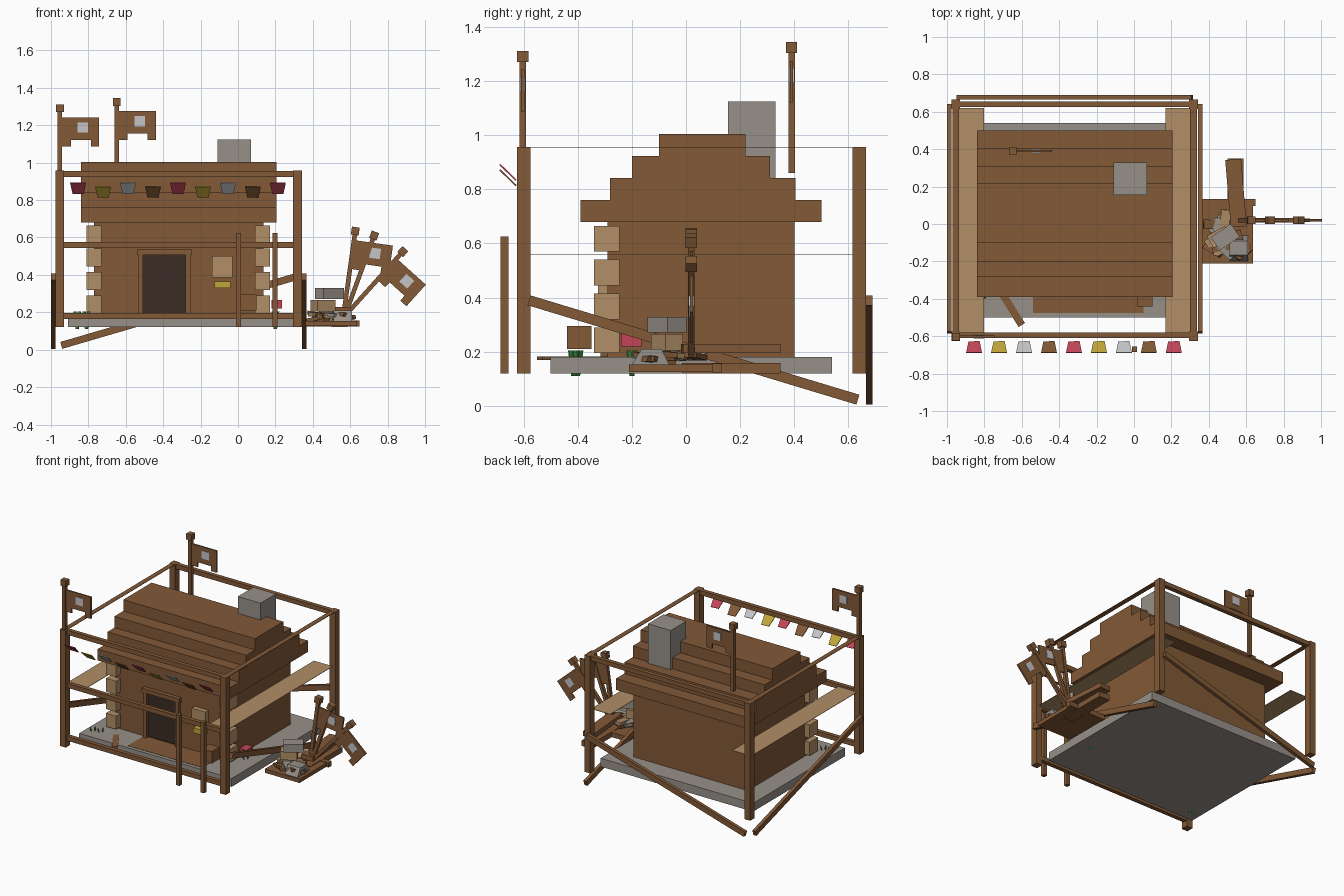
import bpy, bmesh, math, random
from mathutils import Vector, Matrix

cube = bpy.data.objects.get("Cube")
if cube:
    bpy.data.objects.remove(cube, do_unlink=True)


def material(name, red, green, blue):
    mat = bpy.data.materials.new(name)
    mat.use_nodes = True
    mat.diffuse_color = (red, green, blue, 1)
    mat.node_tree.nodes["Principled BSDF"].inputs["Base Color"].default_value = (red, green, blue, 1)
    return mat


brown = material("brown wood", .223, .1, .038)
tan = material("tan wood", .44, .275, .135)
stone = material("grey stone", .31, .28, .25)
dark = material("dark doorway", .045, .025, .018)
silver = material("silver cloth", .56, .56, .58)
red = material("red cloth", .54, .06, .1)
yellow = material("yellow cloth", .53, .38, .04)
green = material("green leaf", .05, .32, .06)


def finish(name, bm, mat):
    bmesh.ops.recalc_face_normals(bm, faces=bm.faces)
    mesh = bpy.data.meshes.new(name)
    bm.to_mesh(mesh)
    bm.free()
    mesh.materials.append(mat)
    obj = bpy.data.objects.new(name, mesh)
    bpy.context.collection.objects.link(obj)
    return obj


def box(name, xs, ys, zs, mat):
    """Block spanning the three given ranges."""
    bm = bmesh.new()
    bmesh.ops.create_cube(bm, size=1)
    spans = (xs, ys, zs)
    for vert in bm.verts:
        vert.co = [(lo + hi) / 2 + c * (hi - lo) for c, (lo, hi) in zip(vert.co, spans)]
    return finish(name, bm, mat)


def prism(name, outline, place, depth, mat):
    """Outline of (a, b) points swept along the vector depth."""
    bm = bmesh.new()
    face = bm.faces.new([bm.verts.new(place(a, b)) for a, b in outline])
    swept = bmesh.ops.extrude_face_region(bm, geom=[face])["geom"]
    verts = [g for g in swept if isinstance(g, bmesh.types.BMVert)]
    bmesh.ops.translate(bm, verts=verts, vec=depth)
    return finish(name, bm, mat)


def beam(name, start, end, wide, tall, mat):
    """Straight plank between two points."""
    start, end = Vector(start), Vector(end)
    span = end - start
    side = span.cross(Vector((0, 0, 1))).normalized()
    up = side.cross(span).normalized()
    obj = box(name, (-wide / 2, wide / 2), (0, span.length), (-tall / 2, tall / 2), mat)
    turn = Matrix((side, span.normalized(), up)).transposed()
    obj.matrix_world = Matrix.Translation(start) @ turn.to_4x4()
    return obj


def turned_block(name, middle, angle, length, wide, tall, mat):
    """Flat block turned about the vertical."""
    reach = Vector((math.cos(angle), math.sin(angle), 0)) * length / 2
    middle = Vector(middle)
    return beam(name, middle - reach, middle + reach, wide, tall, mat)


# Foundation and porch floor
box("foundation", (-.91, .3), (-.5, .54), (.12, .18), stone)
box("porch_floor", (-.54, .05), (-.475, -.28), (.17, .182), brown)

# House body and corner blocks
box("house_body", (-.77, .135), (-.29, .4), (.18, .7), brown)
for side, left in (("right", -.81), ("left", .09)):
    for row in range(4):
        base = .195 + row * .125
        box(f"{side}_corner_block", (left, left + .08), (-.34, -.245), (base, base + .095), tan)

# Stepped roof swept across the house
tiers = [(-.39, .5), (-.28, .405), (-.2, .31), (-.1, .22)]
front_edge, back_edge = [], []
for step, (front, back) in enumerate(tiers):
    low = .68 + step * .081
    front_edge += [(front, low), (front, low + .081)]
    back_edge += [(back, low), (back, low + .081)]
prism("stepped_roof", front_edge + back_edge[::-1], lambda y, z: (-.84, y, z), (1.045, 0, 0), brown)
box("chimney", (-.11, .07), (.155, .33), (.8, 1.125), stone)

# Doorway
box("doorway", (-.51, -.28), (-.298, -.28), (.19, .51), dark)
for x in (-.535, -.28):
    box("door_jamb", (x, x + .028), (-.315, -.28), (.18, .51), brown)
box("door_lintel", (-.54, -.245), (-.32, -.28), (.505, .535), brown)

# Wall sign, shelf and small porch objects
box("wall_sign", (-.14, -.03), (-.325, -.28), (.385, .5), tan)
box("wall_shelf", (-.125, -.04), (-.33, -.28), (.33, .365), yellow)
box("crate", (.015, .1), (-.44, -.35), (.21, .295), brown)
box("red_bundle", (.18, .235), (-.24, -.165), (.22, .265), red)
beam("loose_plank", (-.7, -.38, .176), (-.6, -.54, .176), .04, .014, brown)
for x, y in ((-.86, -.415), (-.81, -.4), (.2, -.2)):
    for lean in (-.012, .012):
        beam("grass_blade", (x, y, .11), (x + lean, y + lean, .205), .02, .005, green)

# Corner posts
for x in (-.952, .318):
    for y in (-.6, .64):
        box("corner_post", (x - .023, x + .023), (y - .025, y + .025), (.12, .957), brown)

# Front and back rails
for z in (.18, .56, .94):
    beam("front_rail", (-.95, -.595, z), (.32, -.595, z), .03, .032, brown)
beam("back_rail", (-.95, .64, .94), (.32, .64, .94), .03, .032, brown)

# Side rails, decks and braces
for sign, side in ((-1, "right"), (1, "left")):
    x = -.317 + sign * .635
    beam(f"{side}_top_rail", (x, -.6, .954), (x, .64, .954), .035, .003, brown)
    deck = -.317 + sign * .56
    beam(f"{side}_deck", (deck, -.58, .56), (deck, .62, .56), .15, .003, tan)
    brace = -.317 + sign * .67
    beam(f"{side}_brace", (brace, -.58, .39), (brace, .635, .023), .024, .038, brown)
beam("back_brace", (-.945, .677, .023), (.31, .677, .39), .024, .038, brown)

# Short stakes at the front
for x in (.002, .197):
    box("front_stake", (x - .013, x + .013), (-.685, -.655), (.12, .625), brown)

# Bunting: slanted cloths with alternating height
cloths = [red, yellow, silver, brown]
for i in range(9):
    x = -.855 + i * .1335
    drop = .02 * (i % 2)
    shape = [(-.042, 0), (.042, .004), (.03, 1), (-.03, .97)]
    prism("bunting_cloth", shape,
          lambda a, t: (x + a, -.69 + t * .06, .89 - drop - t * .058),
          (0, .004, .004), cloths[i % 4])


def standard(name, tip, length, tilt, has_banner):
    """Capped pole with an optional notched banner, hanging from its tip."""
    parts = [box(name + "_pole", (-.012, .012), (-.012, .012), (-length, -.03), brown),
             box(name + "_cap", (-.021, .021), (-.021, .021), (-.042, 0), brown)]
    if has_banner:
        outline = [(.012, -.07), (.21, -.07), (.21, -.225), (.165, -.225),
                   (.165, -.19), (.058, -.19), (.058, -.225), (.012, -.225)]
        parts.append(prism(name + "_banner", outline,
                           lambda a, b: (a, -.006, b), (0, .012, 0), brown))
        parts.append(box(name + "_emblem", (.094, .15), (-.01, .01), (-.152, -.096), silver))
    for part in parts:
        part.location = tip
        part.rotation_euler.y = math.radians(tilt)


standard("front_standard", (-.952, -.603, 1.312), .4, 0, True)
standard("back_standard", (-.648, .39, 1.345), .485, 0, True)
standard("upright_fallen_standard", (.63, .02, .655), .46, 8, True)
standard("bare_fallen_pole", (.735, .02, .63), .47, 20, False)
standard("low_fallen_standard", (.895, .02, .54), .47, 42, True)

# Side platform with stacked planks
box("side_platform", (.36, .635), (-.21, .13), (.126, .153), brown)
beam("platform_edge", (.36, .115, .14), (.65, .115, .14), .035, .034, brown)
box("lower_plank", (.5, .585), (-.015, .35), (.12, .158), brown)
beam("upper_plank", (.56, -.015, .212), (.53, .345, .212), .085, .035, brown)

# Rubble heap
turned_block("tan_rubble", (.455, -.07, .235), .5, .11, .075, .06, tan)
turned_block("stone_slab", (.488, -.07, .3), .6, .13, .085, .058, stone)
prism("stone_wedge", [(-.2, .15), (-.06, .15), (-.09, .21), (-.165, .21)],
      lambda y, z: (.51, y, z), (.1, 0, 0), stone)
random.seed(7)
for i in range(20):
    middle = (random.uniform(.41, .58), random.uniform(-.15, .06), random.uniform(.16, .195))
    piece = turned_block("rubble_plank", middle, random.uniform(0, math.pi), .1, .05, .02,
                         (brown, tan, brown, stone)[i % 4])
    piece.rotation_euler.x += random.uniform(-.25, .25)
